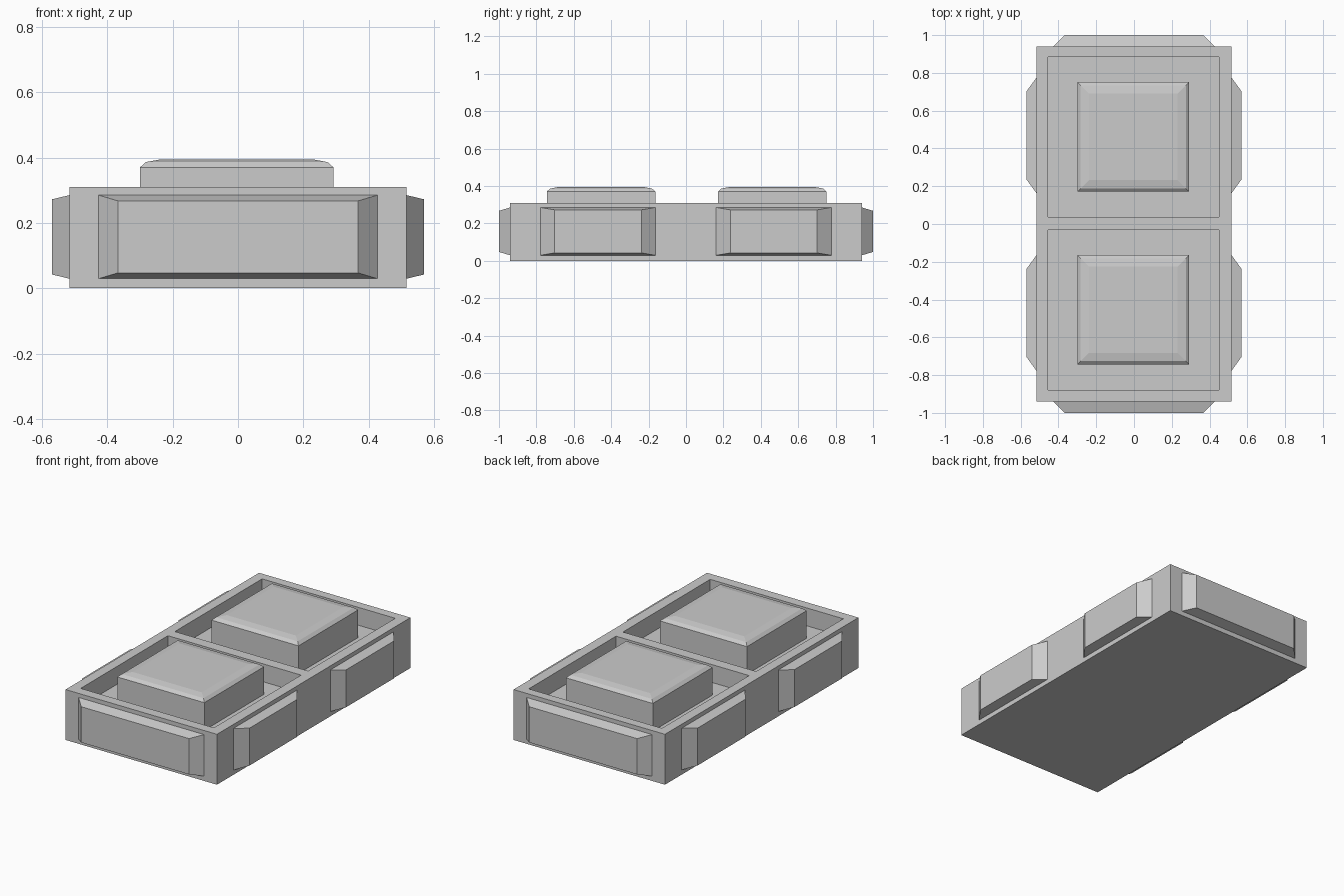
import bpy
import bmesh
from mathutils import Matrix, Vector

cube = bpy.data.objects.get("Cube")
if cube:
    bpy.data.objects.remove(cube, do_unlink=True)

grey = bpy.data.materials.new("plain grey")
grey.use_nodes = True
COLOUR = (0.6, 0.6, 0.6, 1)
grey.diffuse_color = COLOUR
grey.node_tree.nodes["Principled BSDF"].inputs["Base Color"].default_value = COLOUR

BODY_X, BODY_Y, BODY_TOP = 0.515, 0.94, 0.31
FLOOR = 0.2


def loft(name, layers, matrix=Matrix()):
    """Stack rectangles (half width, half depth, height) into a closed solid."""
    bm = bmesh.new()
    rings = []
    for a, b, h in layers:
        corners = [(-a, -b, h), (a, -b, h), (a, b, h), (-a, b, h)]
        rings.append([bm.verts.new(matrix @ Vector(c)) for c in corners])
    for low, high in zip(rings, rings[1:]):
        for i in range(4):
            j = (i + 1) % 4
            bm.faces.new((low[i], low[j], high[j], high[i]))
    bm.faces.new(rings[0][::-1])
    bm.faces.new(rings[-1])
    bmesh.ops.recalc_face_normals(bm, faces=bm.faces)
    mesh = bpy.data.meshes.new(name)
    bm.to_mesh(mesh)
    bm.free()
    mesh.materials.append(grey)
    obj = bpy.data.objects.new(name, mesh)
    bpy.context.collection.objects.link(obj)
    return obj


def facing(x_axis, normal, origin):
    """Matrix whose local z points along the outward normal, local y along up."""
    up = Vector((0, 0, 1))
    m = Matrix((x_axis, up, normal)).transposed().to_4x4()
    m.translation = origin
    return m


# Tray body with two square recesses
body = loft("tray_body", [(BODY_X, BODY_Y, 0), (BODY_X, BODY_Y, BODY_TOP)])
for y in (-0.455, 0.46):
    cutter = loft("recess_cutter", [(0.453, 0.424, FLOOR), (0.453, 0.424, 0.5)],
                  Matrix.Translation((-0.002, y, 0)))
    cutter.hide_render = True
    mod = body.modifiers.new("recess", "BOOLEAN")
    mod.operation = "DIFFERENCE"
    mod.solver = "EXACT"
    mod.object = cutter
    bpy.context.view_layer.objects.active = body
    bpy.ops.object.modifier_apply(modifier=mod.name)
    bpy.data.objects.remove(cutter, do_unlink=True)

# Raised blocks with softened top edges
for name, y in (("front_block", -0.454), ("back_block", 0.461)):
    loft(name, [(0.296, 0.29, FLOOR), (0.296, 0.29, 0.37),
                (0.278, 0.272, 0.386), (0.235, 0.229, 0.394)],
         Matrix.Translation((-0.004, y, 0)))

# Bevelled panels on the two ends
for name, side in (("front_panel", -1), ("back_panel", 1)):
    loft(name, [(0.427, 0.128, 0), (0.367, 0.11, 0.06)],
         facing((-side, 0, 0), (0, side, 0), (0, side * BODY_Y, 0.157)))

# Bevelled panels in pairs on the long sides
for side, word in ((1, "left"), (-1, "right")):
    for end, y in (("front", -0.471), ("back", 0.469)):
        loft(f"{word}_{end}_panel", [(0.308, 0.128, 0), (0.232, 0.115, 0.055)],
             facing((0, side, 0), (side, 0, 0), (side * BODY_X, y, 0.157)))
